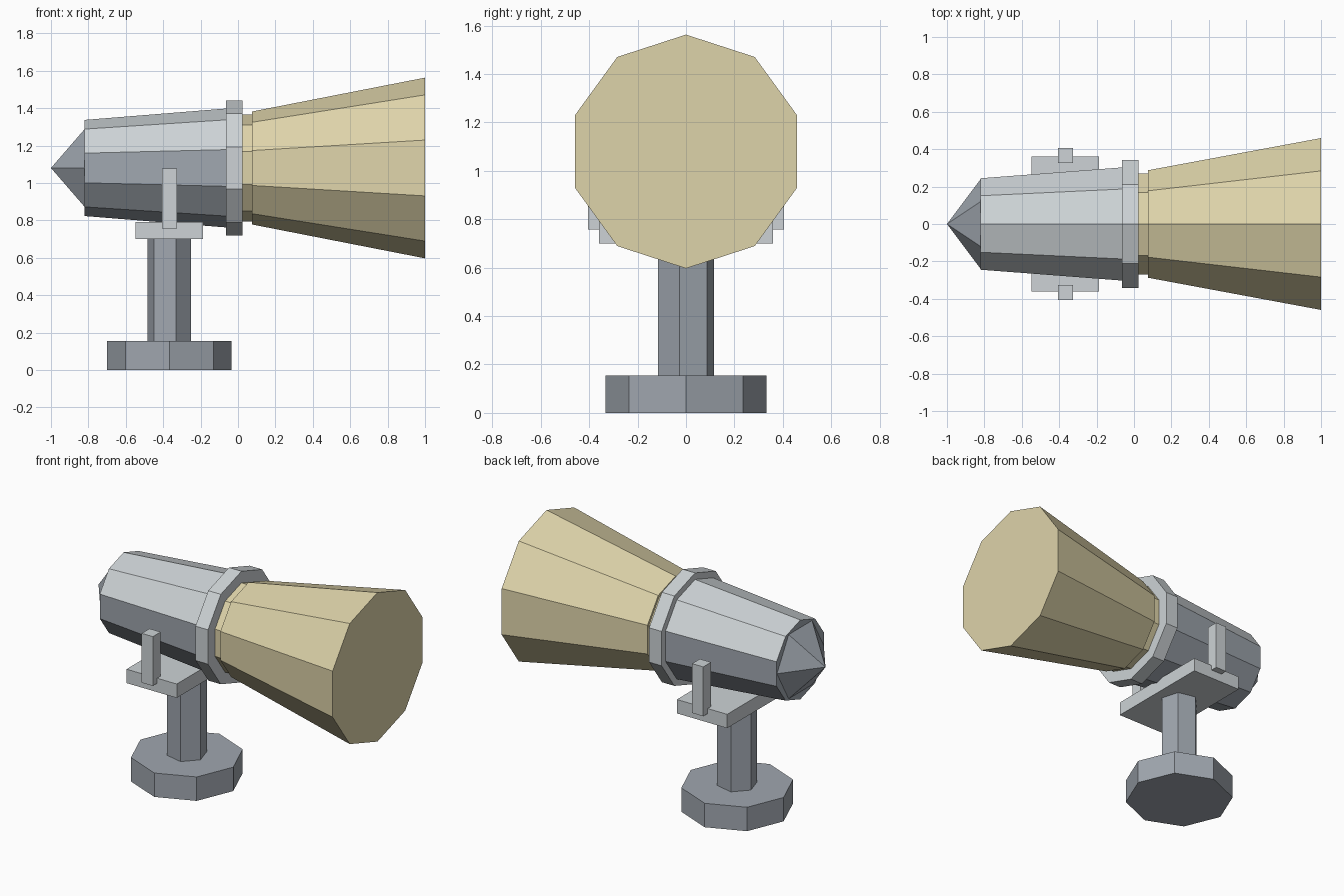
import bpy, bmesh, math
from mathutils import Matrix, Vector

cube = bpy.data.objects.get("Cube")
if cube:
    bpy.data.objects.remove(cube, do_unlink=True)

AXIS_Z = 1.08      # height of the barrel axis
STAND_X = -0.367   # centre of the stand


def material(name, rgb):
    m = bpy.data.materials.new(name)
    m.use_nodes = True
    m.diffuse_color = (*rgb, 1)
    bsdf = next(n for n in m.node_tree.nodes if n.type == 'BSDF_PRINCIPLED')
    bsdf.inputs["Base Color"].default_value = (*rgb, 1)
    return m


LIGHT = material("light_grey", (0.61, 0.65, 0.67))
DARK = material("slate_grey", (0.35, 0.385, 0.43))
TAN = material("tan", (0.73, 0.655, 0.40))


def finish(name, bm, mats):
    bmesh.ops.recalc_face_normals(bm, faces=bm.faces)
    mesh = bpy.data.meshes.new(name)
    bm.to_mesh(mesh)
    bm.free()
    for m in mats:
        mesh.materials.append(m)
    obj = bpy.data.objects.new(name, mesh)
    bpy.context.collection.objects.link(obj)
    return obj


def prism(name, sides, start, end, r1, r2, mat, turn=0):
    """Tapered prism between two points; turn is the angle of its first corner."""
    a, b = Vector(start), Vector(end)
    bm = bmesh.new()
    along_x = abs((b - a).x) > 0
    rings = []
    for p, r in ((a, r1), (b, r2)):
        ring = []
        for i in range(sides if r > 0 else 1):
            t = math.radians(turn) + math.tau * i / sides
            c, s = r * math.cos(t), r * math.sin(t)
            ring.append(bm.verts.new(p + Vector((0, s, c) if along_x else (c, s, 0))))
        rings.append(ring)
    bmesh.ops.convex_hull(bm, input=bm.verts)
    bmesh.ops.dissolve_limit(bm, angle_limit=0.02, verts=bm.verts, edges=bm.edges)
    return finish(name, bm, [mat])


def box(name, centre, size, mat):
    bm = bmesh.new()
    bmesh.ops.create_cube(bm, size=1, matrix=Matrix.Translation(centre) @ Matrix.Diagonal((*size, 1)))
    return finish(name, bm, [mat])


def barrel(name, sides, x1, x2, r1, r2, mat, turn=0):
    return prism(name, sides, (x1, 0, AXIS_Z), (x2, 0, AXIS_Z), r1, r2, mat, turn)


# Stand
prism("base", 8, (STAND_X, 0, 0), (STAND_X, 0, 0.155), 0.333, 0.333, DARK)
prism("pole", 6, (STAND_X, 0, 0.15), (STAND_X, 0, 0.72), 0.12, 0.12, DARK, -13)

# Cradle with a post on each side
box("cradle_plate", (STAND_X, 0, 0.745), (0.36, 0.72, 0.09), LIGHT)
for side, y in (("left", 0.365), ("right", -0.365)):
    box("cradle_post_" + side, (STAND_X, y, 0.917), (0.08, 0.08, 0.32), LIGHT)

# Barrel, light on top and slate on the sides, underside and ends
body = barrel("barrel", 10, -0.82, 0.0, 0.257, 0.323, LIGHT)
body.data.materials.append(DARK)
for face in body.data.polygons:
    face.material_index = 0 if face.normal.z > 0.2 else 1

barrel("nose_cone", 6, -0.82, -1.0, 0.24, 0, DARK, 30)
barrel("collar", 10, -0.065, 0.025, 0.36, 0.36, LIGHT)

# Flared horn
barrel("horn_neck", 10, 0.0, 0.08, 0.285, 0.285, TAN)
barrel("horn", 10, 0.075, 1.0, 0.302, 0.483, TAN)
